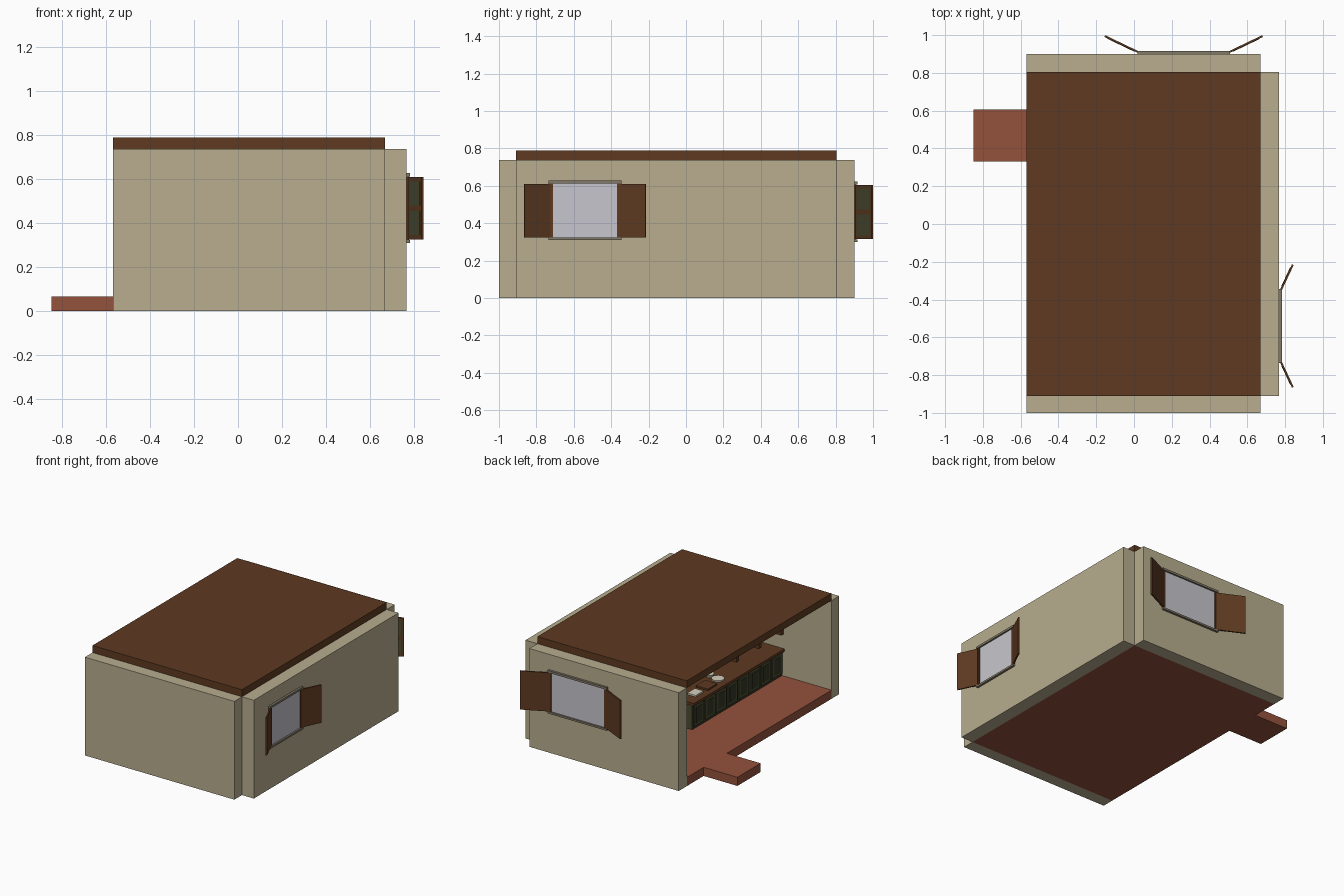
import bpy
import bmesh
from math import atan2, hypot, pi, radians
from mathutils import Matrix

cube = bpy.data.objects.get("Cube")
if cube:
    bpy.data.objects.remove(cube, do_unlink=True)


def material(name, rgb):
    linear = [(c / 255 / 12.92) if c < 11 else ((c / 255 + 0.055) / 1.055) ** 2.4 for c in rgb]
    m = bpy.data.materials.new(name)
    m.use_nodes = True
    m.diffuse_color = (*linear, 1)
    m.node_tree.nodes["Principled BSDF"].inputs["Base Color"].default_value = (*linear, 1)
    return m


PLASTER = material("plaster", (184, 173, 143))
WOOD = material("dark_wood", (94, 58, 33))
FLOOR = material("terracotta", (148, 82, 60))
GREEN = material("olive_green", (74, 76, 49))
SHADE = material("deep_green", (52, 54, 36))
FRAME = material("window_grey", (132, 122, 105))
GLASS = material("pale_glass", (198, 198, 205))
CREAM = material("cream", (215, 208, 190))


def finish(name, bm, mat, matrix):
    mesh = bpy.data.meshes.new(name)
    bm.to_mesh(mesh)
    bm.free()
    mesh.materials.append(mat)
    obj = bpy.data.objects.new(name, mesh)
    obj.matrix_world = matrix
    bpy.context.collection.objects.link(obj)
    return obj


def box(name, x, y, z, mat, matrix=Matrix()):
    """Box given by its (low, high) range on each axis."""
    bm = bmesh.new()
    bmesh.ops.create_cube(bm, size=1)
    for v in bm.verts:
        for i, (low, high) in enumerate((x, y, z)):
            v.co[i] = high if v.co[i] > 0 else low
    return finish(name, bm, mat, matrix)


def disc(name, x, y, z, radius, height, mat, top=1.0):
    bm = bmesh.new()
    bmesh.ops.create_cone(bm, cap_ends=True, segments=12, radius1=radius,
                          radius2=radius * top, depth=height)
    return finish(name, bm, mat, Matrix.Translation((x, y, z + height / 2)))


# Room shell, open on the -x side
X0, X1, Y0, Y1 = -0.57, 0.67, -0.91, 0.805
WALL_TOP = 0.737
box("front_wall", (X0, X1), (-1, Y0), (0, WALL_TOP), PLASTER)
box("back_wall", (X0, X1), (Y1, 0.9), (0, WALL_TOP), PLASTER)
box("side_wall", (X1, 0.768), (Y0, Y1), (0, WALL_TOP), PLASTER)
box("floor", (X0, X1), (Y0, Y1), (0, 0.065), FLOOR)
box("entry_step", (-0.85, X0), (0.33, 0.605), (0, 0.065), FLOOR)
box("roof", (X0, X1), (Y0, Y1), (WALL_TOP, 0.79), WOOD)


def window(name, matrix, half, tip, reach, low, high):
    """Window with open shutters; local x runs along the wall, y points out."""
    inner = half - 0.024
    box(name + "_pane", (-inner, inner), (-0.101, 0.004), (low + 0.012, high - 0.015), GLASS, matrix)
    box(name + "_sill", (-half, half), (-0.005, 0.016), (low, low + 0.014), FRAME, matrix)
    box(name + "_lintel", (-half, half), (-0.005, 0.016), (high - 0.016, high), FRAME, matrix)
    start = 0.012
    length = hypot(tip - half, reach - start)
    angle = atan2(reach - start, tip - half)
    bottom, top = low + 0.015, high - 0.018
    middle = (bottom + top) / 2
    for side, label in ((-1, "_a"), (1, "_b")):
        a, b = sorted((side * inner, side * half))
        box(name + "_stile" + label, (a, b), (-0.005, 0.01), (low + 0.014, high - 0.016), WOOD, matrix)
        turn = angle if side > 0 else pi - angle
        hinge = matrix @ Matrix.Translation((side * half, start, 0)) @ Matrix.Rotation(turn, 4, "Z")
        box(name + "_shutter" + label, (-0.01, length), (-0.005, 0.005), (bottom, top), WOOD, hinge)
        # Two green panels on the face that turns to the wall
        face = sorted((-side * 0.004, -side * 0.007))
        for z0, z1, part in ((bottom + 0.02, middle - 0.013, "_low"), (middle + 0.013, top - 0.02, "_high")):
            box(name + "_panel" + label + part, (0.015, length - 0.02), face, (z0, z1), GREEN, hinge)


window("side_window", Matrix.Translation((0.768, -0.54, 0)) @ Matrix.Rotation(radians(-90), 4, "Z"),
       0.195, 0.325, 0.073, 0.31, 0.628)
window("back_window", Matrix.Translation((0.263, 0.9, 0)), 0.245, 0.418, 0.095, 0.3, 0.623)

# Kitchen counter running back from the front wall
CX, CY, TOP = -0.16, 0.15, 0.27
box("counter_body", (CX, 0.2), (Y0, CY), (0.065, TOP - 0.02), SHADE)
box("counter_top", (CX - 0.02, 0.22), (Y0, CY + 0.015), (TOP - 0.02, TOP), WOOD)
box("counter_end_panel", (CX, 0.2), (CY, CY + 0.006), (0.065, TOP - 0.02), GREEN)
DOORS = 8
pitch = (CY - Y0) / DOORS
for i in range(DOORS):
    y = Y0 + i * pitch
    box(f"counter_door_{i + 1}", (CX - 0.008, CX), (y + 0.008, y + pitch - 0.008), (0.085, TOP - 0.03), GREEN)
    box(f"door_inset_{i + 1}", (CX - 0.01, CX - 0.008), (y + 0.03, y + pitch - 0.03), (0.105, TOP - 0.05), SHADE)

# Hanging cupboard above the counter, on wooden brackets
box("cupboard_body", (CX + 0.01, 0.08), (Y0, -0.34), (0.44, WALL_TOP), GREEN)
box("cupboard_base", (CX - 0.02, 0.09), (Y0, -0.33), (0.42, 0.44), WOOD)
for i in range(3):
    y = -0.9 + i * 0.265
    box(f"bracket_{i + 1}", (CX - 0.02, CX + 0.04), (y, y + 0.03), (0.385, 0.42), WOOD)
    box(f"cupboard_door_{i + 1}", (CX, CX + 0.01), (Y0 + i * 0.19 + 0.01, Y0 + i * 0.19 + 0.18),
        (0.455, WALL_TOP - 0.02), SHADE)

# Things on the counter
box("cutting_board", (-0.14, -0.04), (-0.17, -0.06), (TOP, TOP + 0.012), WOOD)
box("folded_cloth", (-0.13, -0.06), (-0.02, 0.07), (TOP, TOP + 0.012), CREAM)
disc("plate", -0.09, -0.25, TOP, 0.045, 0.01, CREAM)
disc("bowl", -0.02, -0.25, TOP, 0.022, 0.025, CREAM, top=1.5)
